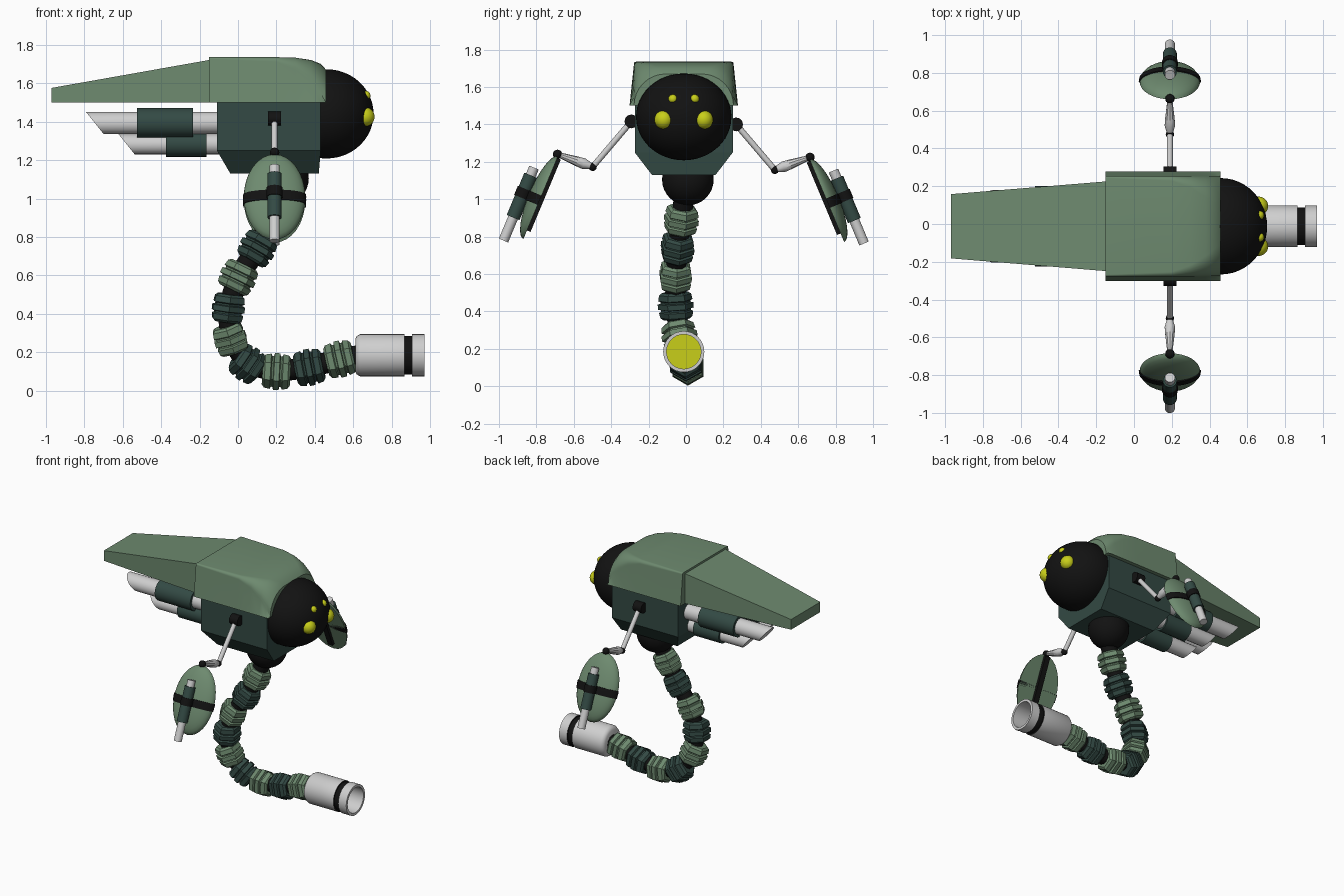
import bpy, bmesh, math
from mathutils import Vector, Matrix

cube = bpy.data.objects.get("Cube")
if cube:
    bpy.data.objects.remove(cube)


def material(name, rgb):
    m = bpy.data.materials.new(name)
    m.use_nodes = True
    m.diffuse_color = (*rgb, 1)
    bsdf = m.node_tree.nodes["Principled BSDF"]
    bsdf.inputs["Base Color"].default_value = (*rgb, 1)
    bsdf.inputs["Roughness"].default_value = 0.6
    return m


GREEN = material("sage green", (0.155, 0.255, 0.16))
DARK = material("dark green", (0.033, 0.068, 0.058))
BLACK = material("black", (0.006, 0.006, 0.006))
GREY = material("light grey", (0.62, 0.62, 0.62))
YELLOW = material("yellow", (0.58, 0.62, 0.01))
MID = -0.012  # y of the mirror plane


def finish(name, bm, mats, angle=35):
    bmesh.ops.recalc_face_normals(bm, faces=bm.faces)
    mesh = bpy.data.meshes.new(name)
    bm.to_mesh(mesh)
    bm.free()
    for m in mats:
        mesh.materials.append(m)
    for p in mesh.polygons:
        p.use_smooth = angle > 0
    if angle:
        mesh.set_sharp_from_angle(angle=math.radians(angle))
    obj = bpy.data.objects.new(name, mesh)
    bpy.context.collection.objects.link(obj)
    return obj


def loft(name, rings, mats, bands=None, angle=35):
    """Bridge equal rings of points, cap both ends; bands picks a material per strip."""
    bm = bmesh.new()
    rows = [[bm.verts.new(p) for p in ring] for ring in rings]
    n = len(rows[0])
    bm.faces.new(rows[0])
    for k, (lo, hi) in enumerate(zip(rows, rows[1:])):
        for i in range(n):
            j = (i + 1) % n
            f = bm.faces.new((lo[i], lo[j], hi[j], hi[i]))
            f.material_index = bands[k] if bands else 0
    end = bm.faces.new(rows[-1])
    end.material_index = bands[-1] if bands else 0
    return finish(name, bm, mats, angle)


def tube(name, a, b, profile, mats, sides=20, bands=None, angle=35, slant=0):
    """Turned part: profile holds (distance from a towards b, radius)."""
    a, axis = Vector(a), Vector(b) - Vector(a)
    q = axis.to_track_quat('Z', 'Y')
    rings = []
    for k, (t, r) in enumerate(profile):
        cut = slant if k == len(profile) - 1 else 0
        ring = []
        for i in range(sides):
            w = math.pi / 2 + math.tau * i / sides
            y = r * math.sin(w)
            ring.append(a + q @ Vector((r * math.cos(w), y, t + cut * y)))
        rings.append(ring)
    return loft(name, rings, mats, bands, angle)


def rod(name, a, b, r, mat, **kw):
    length = (Vector(b) - Vector(a)).length
    return tube(name, a, b, [(0, r), (length, r)], [mat], **kw)


def ellipsoid(name, matrix, mat, cuts=(), segs=32):
    """Unit sphere, cut by (point, normal) planes, then placed by matrix."""
    bm = bmesh.new()
    bmesh.ops.create_uvsphere(bm, u_segments=segs, v_segments=segs // 2, radius=1)
    for co, no in cuts:
        bmesh.ops.bisect_plane(bm, geom=bm.verts[:] + bm.edges[:] + bm.faces[:],
                               plane_co=co, plane_no=no, clear_outer=True)
        bmesh.ops.holes_fill(bm, edges=[e for e in bm.edges if e.is_boundary])
    bmesh.ops.transform(bm, matrix=matrix, verts=bm.verts)
    return finish(name, bm, [mat])


def ball(name, at, size, mat, segs=32):
    return ellipsoid(name, Matrix.LocRotScale(Vector(at), None, Vector(size)), mat, segs=segs)


def box(name, matrix, mat):
    bm = bmesh.new()
    bmesh.ops.create_cube(bm, size=1, matrix=matrix)
    return finish(name, bm, [mat], 0)


# Body hull with chamfered underside
def slab(z, x0, x1, half):
    return [(x0, MID - half, z), (x1, MID - half, z), (x1, MID + half, z), (x0, MID + half, z)]


loft("body_hull", [slab(1.13, -0.04, 0.42, 0.17), slab(1.25, -0.11, 0.43, 0.262),
                   slab(1.55, -0.11, 0.43, 0.262)], [DARK], angle=0)


# Rounded carapace whose shoulders get softer towards the head
def arch(x, top, r):
    half, base = 0.266, 1.5
    right = [(0.29, base)] + [(half - r + r * math.cos(w), top - r + r * math.sin(w))
                              for w in [math.pi / 2 * i / 8 for i in range(9)]]
    pts = right + [(-y, z) for y, z in reversed(right)]
    return [(x, MID + y, z) for y, z in pts]


loft("carapace", [arch(-0.15, 1.735, 0.01), arch(0.2, 1.735, 0.025), arch(0.3, 1.732, 0.06),
                  arch(0.38, 1.72, 0.11), arch(0.43, 1.7, 0.15), arch(0.458, 1.67, 0.17)], [GREEN])


# Tapered rear cover
def frame(x, half, top):
    return [(x, MID + y, z) for y, z in ((-half, 1.5), (half, 1.5), (half, top), (-half, top))]


loft("rear_cover", [frame(-0.14, 0.238, 1.722), frame(-0.97, 0.17, 1.575)], [GREEN], angle=0)

# Head and eyes
ball("head", (0.46, MID, 1.44), (0.245, 0.255, 0.232), BLACK, 48)
for s in (-1, 1):
    ball("large_eye", (0.66, MID + s * 0.107, 1.425), (0.05,) * 3, YELLOW)
    ball("small_eye", (0.664, MID + s * 0.058, 1.535), (0.025,) * 3, YELLOW, 16)

# Exhaust pipes: y offset, z, pipe radius, pipe end, sleeve start, sleeve end
PIPES = {"upper": (0.135, 1.393, 0.058, 0.745, 0.235, 0.525, 0.077),
         "lower": (0.1, 1.283, 0.053, 0.58, 0.165, 0.375, 0.067)}
for s in (-1, 1):
    for label, (dy, z, r, end, s0, s1, rs) in PIPES.items():
        y = MID + s * dy
        tube(label + "_exhaust", (0, y, z), (-1, y, z), [(0, r), (end, r)], [GREY], slant=0.8)
        rod(label + "_exhaust_sleeve", (-s0, y, z), (-s1, y, z), rs, DARK)

# Arms with shields and guns
for s in (-1, 1):
    def at(d, z, x=0.19):
        return Vector((x, MID + s * d, z - 0.008 * s))

    shoulder, elbow, wrist = at(0.28, 1.408), at(0.487, 1.165), at(0.675, 1.232)
    rod("shoulder_joint", shoulder - Vector((0.034, 0, 0)), shoulder + Vector((0.034, 0, 0)),
        0.037, BLACK, sides=12)
    rod("upper_arm", shoulder, elbow, 0.016, GREY, sides=12)
    ball("elbow_joint", elbow, (0.022,) * 3, BLACK, 16)
    tube("forearm", elbow, wrist, [(0, 0.014), (0.05, 0.029), (0.09, 0.026), (0.2, 0.013)],
         [GREY], sides=10)
    ball("wrist_joint", wrist, (0.025,) * 3, BLACK, 16)

    # Shield frame: width, length and outward normal
    along = Vector((0, s * 0.386, -0.922))
    out = Vector((0, s * 0.922, 0.386))
    centre = at(0.765, 1.0)
    basis = Matrix((Vector((1, 0, 0)), along, out)).transposed().to_4x4()
    place = Matrix.Translation(centre) @ basis
    flat = ((0, 0, 0), (0, 0, -1))
    ellipsoid("shield", place @ Matrix.Diagonal((0.16, 0.24, 0.065, 1)), GREEN, [flat])
    ellipsoid("shield_band", place @ Matrix.Diagonal((0.165, 0.245, 0.072, 1)), BLACK,
              [flat, ((0, 0.17, 0), (0, 1, 0)), ((0, -0.05, 0), (0, -1, 0))])
    box("shield_brace", place @ Matrix.Translation((0, -0.02, -0.008))
        @ Matrix.Diagonal((0.04, 0.42, 0.025, 1)), BLACK)

    def gun(t):
        return centre + out * 0.095 + along * t

    rod("arm_gun_barrel", gun(-0.135), gun(0.288), 0.027, GREY)
    rod("arm_gun_sleeve", gun(-0.09), gun(0.155), 0.037, DARK)
    rod("arm_gun_clamp", gun(-0.012), gun(0.04), 0.042, BLACK)

# Tail: ball socket, inner cable and ribbed segments
ball("tail_socket", (0.23, 0.01, 1.105), (0.138,) * 3, BLACK)
PATH = [Vector(p) for p in (
    (0.22, -0.01, 1.02), (0.17, -0.025, 0.89), (0.1, -0.045, 0.74), (0, -0.055, 0.59),
    (-0.05, -0.055, 0.43), (-0.04, -0.035, 0.27), (0.05, 0, 0.14), (0.2, 0.01, 0.1),
    (0.37, 0, 0.122), (0.53, -0.01, 0.165), (0.64, -0.01, 0.185))]
RIBS = [(0, 0.07), (0.012, 0.086), (0.042, 0.092), (0.048, 0.08), (0.056, 0.08), (0.06, 0.096),
        (0.088, 0.096), (0.092, 0.08), (0.1, 0.08), (0.106, 0.092), (0.134, 0.086), (0.146, 0.07)]
for i, (p, q) in enumerate(zip(PATH, PATH[1:])):
    rod("tail_cable", p, q, 0.055, BLACK, sides=12)
    if i:
        axis = (q - PATH[i - 1]).normalized()
        start = p - axis * 0.073
        tube("tail_segment", start, p + axis, RIBS, [DARK if i % 2 == 0 else GREEN],
             sides=6, angle=0)

# Tail cannon with black groove and glowing recessed core
tube("tail_cannon", (0.61, MID, 0.185), (1, MID, 0.185),
     [(0, 0.085), (0.008, 0.1), (0.025, 0.11), (0.255, 0.11), (0.255, 0.1), (0.295, 0.1),
      (0.295, 0.11), (0.36, 0.11), (0.36, 0.092), (0.22, 0.092)],
     [GREY, BLACK, YELLOW], sides=32, bands=[0, 0, 0, 1, 1, 1, 0, 0, 0, 2])
